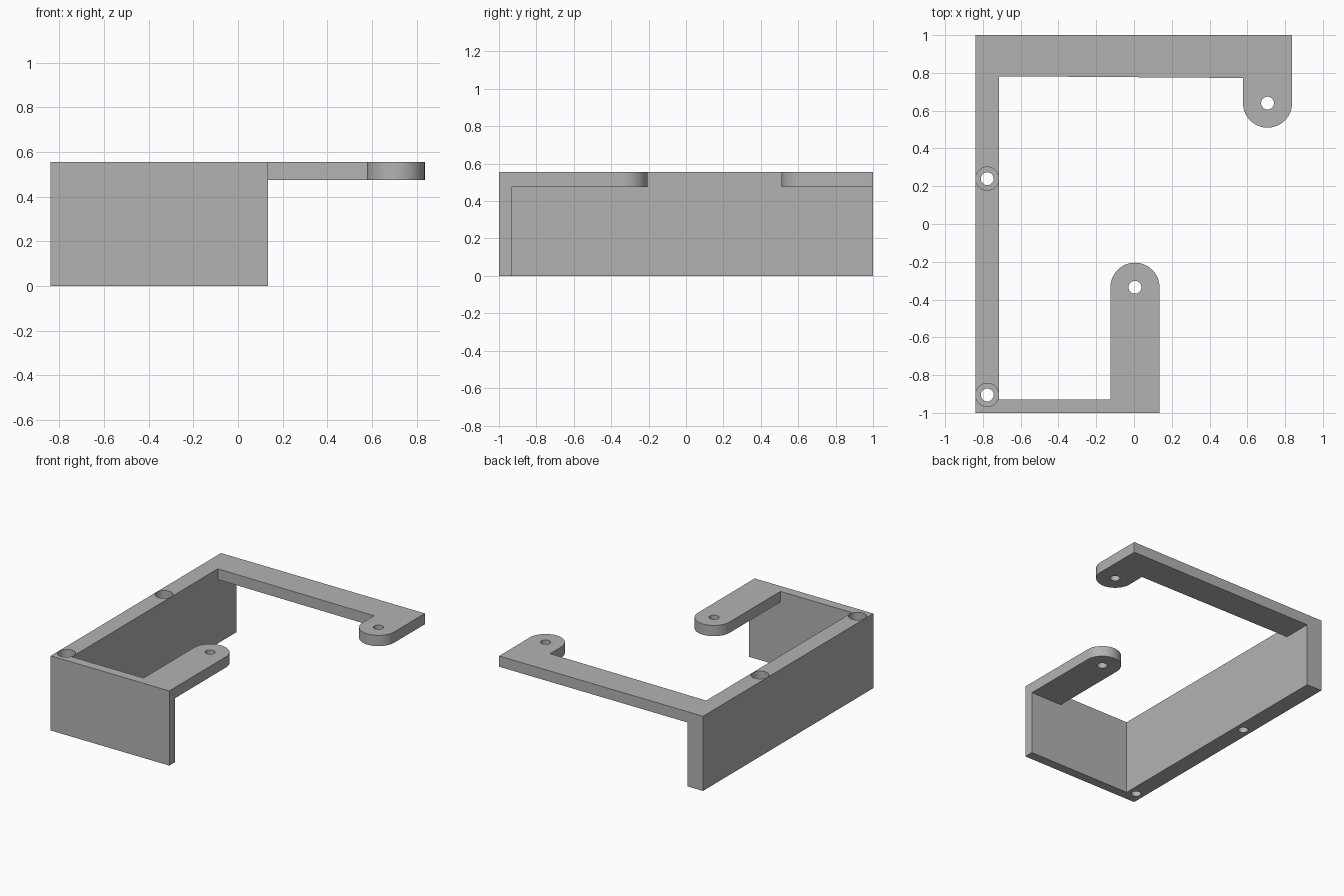
import bpy, bmesh
from math import pi, cos, sin, radians

cube = bpy.data.objects.get("Cube")
if cube:
    bpy.data.objects.remove(cube, do_unlink=True)

TOP, ARM_BASE = 0.555, 0.475
LEFT, INNER = -0.84, -0.714      # long wall, outer and inner face
TAB_R, HOLE_R, BORE_R = 0.13, 0.034, 0.0615
BORE_DEPTH = 0.1

grey = bpy.data.materials.new("plain grey")
grey.use_nodes = True
grey.diffuse_color = (0.45, 0.45, 0.45, 1)
grey.node_tree.nodes["Principled BSDF"].inputs["Base Color"].default_value = grey.diffuse_color


def prism(name, outline, z0, z1):
    """Extrude a counter-clockwise outline from z0 to z1."""
    bm = bmesh.new()
    face = bm.faces.new([bm.verts.new((x, y, z0)) for x, y in outline])
    ext = bmesh.ops.extrude_face_region(bm, geom=[face])["geom"]
    bmesh.ops.translate(bm, vec=(0, 0, z1 - z0),
                        verts=[v for v in ext if isinstance(v, bmesh.types.BMVert)])
    bmesh.ops.recalc_face_normals(bm, faces=bm.faces[:])
    mesh = bpy.data.meshes.new(name)
    bm.to_mesh(mesh)
    bm.free()
    mesh.materials.append(grey)
    obj = bpy.data.objects.new(name, mesh)
    bpy.context.collection.objects.link(obj)
    return obj


def arc(cx, cy, r, start, end, n):
    step = (end - start) / n
    return [(cx + r * cos(start + i * step), cy + r * sin(start + i * step))
            for i in range(n + 1)]


def cylinder(name, cx, cy, r, z0, z1):
    return prism(name, arc(cx, cy, r, 0, 2 * pi, 40)[:-1], z0, z1)


def combine(target, tool, operation):
    """Apply a boolean and discard the tool object."""
    tool.hide_render = True
    mod = target.modifiers.new("combine", 'BOOLEAN')
    mod.operation, mod.solver, mod.object = operation, 'EXACT', tool
    bpy.context.view_layer.objects.active = target
    bpy.ops.object.modifier_apply(modifier=mod.name)
    bpy.data.objects.remove(tool, do_unlink=True)


# L-shaped upright walls: long side wall and thin front wall
bracket = prism("bracket", [(LEFT, -1), (0.135, -1), (0.135, -0.93), (INNER, -0.93),
                            (INNER, 1), (LEFT, 1)], 0, TOP)

# Front arm, pointing inward with a rounded end
front_tab = (0.005, -0.335)
front_arm = prism("front_arm", [(-0.125, -1), (0.135, -1)]
                  + arc(*front_tab, TAB_R, 0, pi, 32), ARM_BASE, TOP)
combine(bracket, front_arm, 'UNION')

# Back arm along the rear edge, with a rounded tab at its far end
back_tab = (0.707, 0.64)
back_arm = prism("back_arm", [(LEFT, 1), (LEFT, 0.783), (0.577, 0.773)]
                 + arc(*back_tab, TAB_R, pi, 2 * pi, 32) + [(0.837, 1)], ARM_BASE, TOP)
combine(bracket, back_arm, 'UNION')

# Tab holes
for x, y in (front_tab, back_tab):
    combine(bracket, cylinder("tab_hole", x, y, HOLE_R, 0.4, 0.6), 'DIFFERENCE')

# Counterbored screw holes down through the long wall
wall_x = (LEFT + INNER) / 2
for y in (0.24, -0.905):
    combine(bracket, cylinder("screw_hole", wall_x, y, HOLE_R, -0.1, 0.7), 'DIFFERENCE')
    combine(bracket, cylinder("screw_head", wall_x, y, BORE_R, TOP - BORE_DEPTH, 0.7), 'DIFFERENCE')

bpy.ops.object.select_all(action='DESELECT')
bracket.select_set(True)
bpy.context.view_layer.objects.active = bracket
bpy.ops.object.shade_smooth_by_angle(angle=radians(30))
